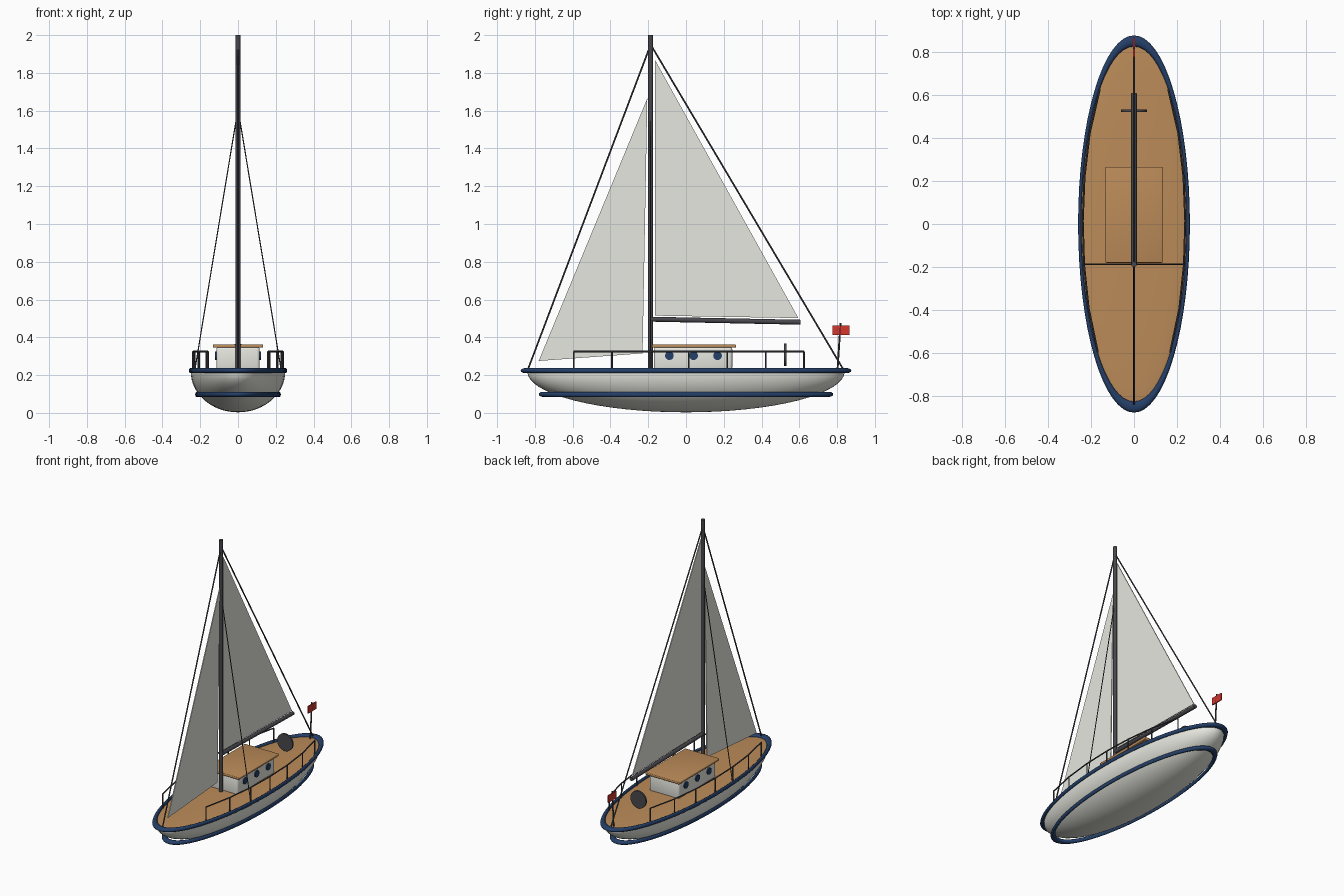
import bpy, bmesh, math
from mathutils import Vector

if "Cube" in bpy.data.objects:
    bpy.data.objects.remove(bpy.data.objects["Cube"])


def mat(name, *rgb):
    m = bpy.data.materials.new(name)
    m.diffuse_color = (*rgb, 1)
    m.use_nodes = True
    m.node_tree.nodes["Principled BSDF"].inputs["Base Color"].default_value = m.diffuse_color
    return m


WHITE = mat("off_white", 0.83, 0.83, 0.77)
NAVY = mat("navy_blue", 0.018, 0.05, 0.14)
WOOD = mat("teak_wood", 0.50, 0.26, 0.10)
METAL = mat("dark_metal", 0.065, 0.065, 0.075)
RED = mat("flag_red", 0.68, 0.035, 0.025)


def make(name, bm, m, smooth=True):
    bmesh.ops.recalc_face_normals(bm, faces=bm.faces)
    me = bpy.data.meshes.new(name)
    bm.to_mesh(me)
    bm.free()
    me.materials.append(m)
    ob = bpy.data.objects.new(name, me)
    bpy.context.collection.objects.link(ob)
    if smooth:
        bpy.ops.object.select_all(action='DESELECT')
        ob.select_set(True)
        bpy.context.view_layer.objects.active = ob
        bpy.ops.object.shade_smooth_by_angle(angle=math.radians(40))
    return ob


def half_ellipsoid(name, z, size, keep_below, m):
    bm = bmesh.new()
    bmesh.ops.create_uvsphere(bm, u_segments=64, v_segments=32, radius=1)
    cut = bmesh.ops.bisect_plane(bm, geom=bm.verts[:] + bm.edges[:] + bm.faces[:],
                                 plane_co=(0, 0, 0), plane_no=(0, 0, 1), dist=1e-4,
                                 clear_outer=keep_below, clear_inner=not keep_below)
    bmesh.ops.contextual_create(bm, geom=[e for e in cut["geom_cut"] if isinstance(e, bmesh.types.BMEdge)])
    bmesh.ops.scale(bm, vec=size, verts=bm.verts)
    bmesh.ops.translate(bm, vec=(0, 0, z), verts=bm.verts)
    return make(name, bm, m)


def ring(name, z, sx, sy, m):
    # elliptical band: a torus stretched along the hull
    bpy.ops.mesh.primitive_torus_add(major_radius=1, minor_radius=0.03, major_segments=64,
                                     minor_segments=12, location=(0, 0, z))
    ob = bpy.context.object
    ob.name = name
    ob.scale = (sx, sy, 0.45)
    bpy.ops.object.transform_apply(location=False, rotation=False, scale=True)
    ob.data.materials.append(m)
    bpy.ops.object.shade_smooth()


def add_rod(bm, a, b, r, sides):
    a, b = Vector(a), Vector(b)
    d = b - a
    new = bmesh.ops.create_cone(bm, cap_ends=True, segments=sides, radius1=r, radius2=r, depth=d.length)["verts"]
    bmesh.ops.rotate(bm, verts=new, cent=(0, 0, 0), matrix=d.to_track_quat('Z', 'Y').to_matrix())
    bmesh.ops.translate(bm, verts=new, vec=(a + b) / 2)


def rods(name, pairs, r, m, sides=8):
    bm = bmesh.new()
    for a, b in pairs:
        add_rod(bm, a, b, r, sides)
    return make(name, bm, m)


def box(name, lo, hi, m, bevel=0):
    lo, hi = Vector(lo), Vector(hi)
    bm = bmesh.new()
    bmesh.ops.create_cube(bm, size=1)
    bmesh.ops.scale(bm, vec=hi - lo, verts=bm.verts)
    bmesh.ops.translate(bm, vec=(lo + hi) / 2, verts=bm.verts)
    if bevel:
        bmesh.ops.bevel(bm, geom=bm.edges[:], offset=bevel, segments=3, profile=0.5, affect='EDGES')
    return make(name, bm, m)


def sail(name, pts, m, t=0.006):
    bm = bmesh.new()
    f = bm.faces.new([bm.verts.new((-t / 2, y, z)) for y, z in pts])
    ext = bmesh.ops.extrude_face_region(bm, geom=[f])["geom"]
    bmesh.ops.translate(bm, vec=(t, 0, 0), verts=[v for v in ext if isinstance(v, bmesh.types.BMVert)])
    return make(name, bm, m, smooth=False)


# hull, deck and blue bands
half_ellipsoid("hull", 0.218, (0.25, 0.84, 0.215), True, WHITE)
half_ellipsoid("deck", 0.220, (0.245, 0.84, 0.016), False, WOOD)
ring("rub_rail", 0.224, 0.252, 0.85, NAVY)
ring("waterline_stripe", 0.098, 0.220, 0.757, NAVY)

# cabin, roof and portholes
box("cabin", (-0.115, -0.17, 0.225), (0.115, 0.245, 0.35), WHITE, 0.015)
box("cabin_roof", (-0.133, -0.18, 0.345), (0.133, 0.265, 0.362), WOOD, 0.005)
rods("portholes", [((s * 0.113, y, 0.303), (s * 0.122, y, 0.303))
                   for s in (-1, 1) for y in (-0.088, 0.04, 0.167)], 0.023, NAVY, 24)

# mast, boom and sails
MAST_Y = -0.187
rods("mast", [((0, MAST_Y, 0.225), (0, MAST_Y, 2.0))], 0.013, METAL, 16)
rods("boom", [((0, MAST_Y, 0.496), (0, 0.607, 0.48))], 0.013, METAL, 16)
sail("main_sail", [(-0.165, 1.87), (-0.165, 0.515), (0.595, 0.502)], WHITE)
sail("jib", [(-0.205, 1.665), (-0.23, 0.315), (-0.78, 0.275)], WHITE)

# standing rigging
rods("fore_and_back_stays", [((0, MAST_Y, 1.95), (0, -0.835, 0.235)),
                             ((0, MAST_Y, 1.95), (0, 0.83, 0.235))], 0.0045, METAL)
rods("shrouds", [((0, MAST_Y, 1.61), (s * 0.228, MAST_Y, 0.23)) for s in (-1, 1)], 0.003, METAL)

# guard rails: posts along the deck edge joined by a top rail
pairs = []
for s in (-1, 1):
    foot = [Vector((s * 0.238 * math.sqrt(1 - (y / 0.84) ** 2), y, 0.225))
            for y in (-0.595 + 0.2033 * i for i in range(7))]
    head = [p + Vector((0, 0, 0.1)) for p in foot]
    pairs += list(zip(foot, head)) + list(zip(head, head[1:]))
rods("guard_rails", pairs, 0.0045, METAL)

# steering wheel disc
rods("steering_wheel", [((0, 0.519, 0.307), (0, 0.531, 0.307))], 0.06, METAL, 32)

# stern flag
rods("flag_pole", [((0, 0.802, 0.225), (0, 0.818, 0.475))], 0.005, METAL)
box("flag", (-0.004, 0.775, 0.413), (0.004, 0.865, 0.463), RED)
